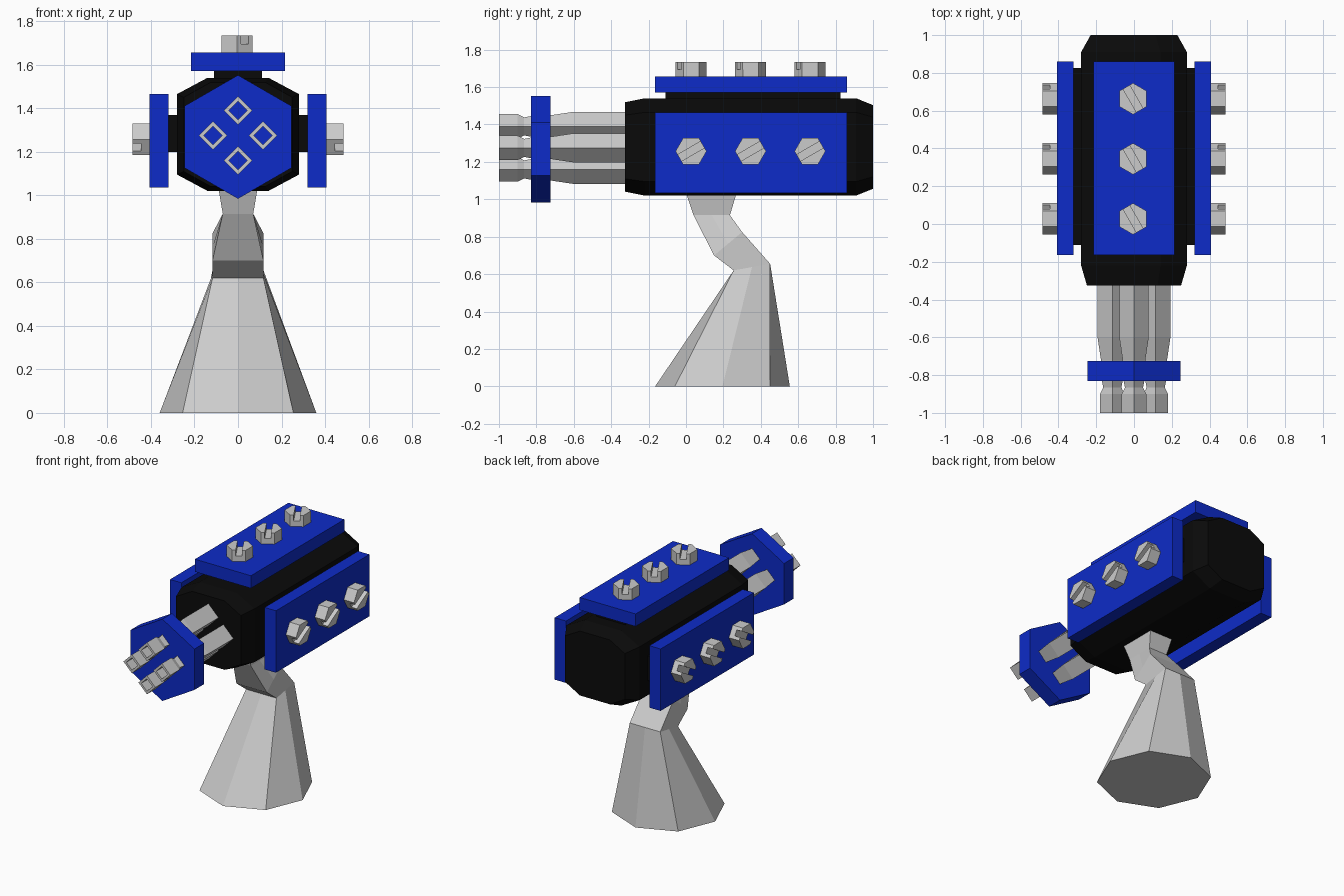
import bpy, bmesh
from math import sin, cos, pi, radians
from mathutils import Matrix

if "Cube" in bpy.data.objects:
    bpy.data.objects.remove(bpy.data.objects["Cube"])


def material(name, rgb):
    m = bpy.data.materials.new(name)
    m.diffuse_color = (*rgb, 1)
    m.use_nodes = True
    m.node_tree.nodes["Principled BSDF"].inputs["Base Color"].default_value = m.diffuse_color
    return m


BLUE = material("blue", (0.004, 0.024, 0.58))
BLACK = material("black", (0.003, 0.003, 0.003))


def add_loft(bm, rings, cap_end=True):
    """Skin a list of equal-length vertex rings and cap the ends."""
    loops = [[bm.verts.new(p) for p in r] for r in rings]
    n = len(loops[0])
    for a, b in zip(loops, loops[1:]):
        for i in range(n):
            bm.faces.new((a[i], a[(i + 1) % n], b[(i + 1) % n], b[i]))
    bm.faces.new(loops[0])
    if cap_end:
        bm.faces.new(loops[-1])


def finish(name, bm, mat=None, matrix=Matrix()):
    bm.transform(matrix)
    bmesh.ops.recalc_face_normals(bm, faces=bm.faces)
    me = bpy.data.meshes.new(name)
    bm.to_mesh(me)
    bm.free()
    ob = bpy.data.objects.new(name, me)
    bpy.context.collection.objects.link(ob)
    if mat:
        me.materials.append(mat)
    return ob


def loft(name, rings, mat=None, matrix=Matrix(), cap_end=True):
    bm = bmesh.new()
    add_loft(bm, rings, cap_end)
    return finish(name, bm, mat, matrix)


def prism(pts, z0, z1):
    return [[(x, y, z) for x, y in pts] for z in (z0, z1)]


def box(name, x0, x1, y0, y1, z0, z1, mat, matrix):
    return loft(name, prism([(x0, y0), (x1, y0), (x1, y1), (x0, y1)], z0, z1), mat, matrix)


def ngon_y(n, r, y, cx, cz):
    """Ring around the y axis with a corner pointing up."""
    return [(cx + r * sin(2 * pi * i / n), y, cz + r * cos(2 * pi * i / n)) for i in range(n)]


# Body: octagonal drum with chamfered ends
octagon = [(0.14, 0.26), (0.28, 0.185), (0.28, -0.185), (0.14, -0.26),
           (-0.14, -0.26), (-0.28, -0.185), (-0.28, 0.185), (-0.14, 0.26)]
loft("body", [[(x * sx, y, 1.28 + z * sz) for x, z in octagon]
              for y, sx, sz in ((-0.325, 0.89, 0.92), (-0.22, 1, 1),
                                (0.91, 1, 1), (1.0, 0.82, 0.86))], BLACK)

# Barrels: four square tubes, hollow at the muzzle down to the blue plate
profile = [(-0.3, 0.078), (-0.6, 0.078), (-0.72, 0.06), (-0.83, 0.055), (-0.865, 0.048),
           (-0.9, 0.065), (-1.0, 0.065), (-1.0, 0.043), (-0.83, 0.043)]
for k in range(4):
    cx, cz = 0.115 * sin(k * pi / 2), 1.275 + 0.115 * cos(k * pi / 2)
    loft(f"barrel_{k + 1}", [ngon_y(4, r, y, cx, cz) for y, r in profile], cap_end=False)

# Barrel clamp: hexagonal plate
loft("barrel_plate", [ngon_y(6, 0.284, y, 0, 1.268) for y in (-0.83, -0.725)], BLUE)


# Bolt: hexagonal head with a slot across two flats
def bolt(name, matrix):
    r, a, s, h, d = 0.083, 0.072, 0.02, 0.08, 0.04
    bm = bmesh.new()
    hexa = [(r * cos(i * pi / 3), r * sin(i * pi / 3)) for i in range(6)]
    add_loft(bm, prism(hexa, -0.01, h - d))
    for q in (1, -1):
        half = [(q * s, -a), (q * r / 2, -a), (q * r, 0), (q * r / 2, a), (q * s, a)]
        add_loft(bm, prism(half, h - d, h))
    finish(name, bm, None, matrix @ Matrix.Rotation(radians(30), 4, 'Z'))


# Armour panels: top one, turned to the right side, mirrored to the left
top = Matrix.Translation((0, 0, 1.25))
right = top @ Matrix.Rotation(pi / 2, 4, 'Y')
left = Matrix.Scale(-1, 4, (1, 0, 0)) @ right
for side, m, cx, half in (("top", top, 0, 0.11), ("right", right, -0.035, 0.085),
                          ("left", left, -0.035, 0.085)):
    box(f"{side}_spacer", cx - half, cx + half, -0.11, 0.825, 0.22, 0.325, BLACK, m)
    box(f"{side}_panel", -0.215, 0.215, -0.165, 0.86, 0.32, 0.407, BLUE, m)
    for k, y in enumerate((0.027, 0.345, 0.663)):
        shift = 0 if side == "top" else -0.007
        bolt(f"{side}_bolt_{k + 1}", m @ Matrix.Translation((shift - 0.005 * (side == "top"), y, 0.405)))

# Stand: octagonal foot lofted into a bent square neck
foot = [(0.36 * sin(i * pi / 4), 0.195 - 0.36 * cos(i * pi / 4), 0) for i in range(8)]
square = [(0, 0), (1, 0), (1, .5), (1, 1), (0, 1), (-1, 1), (-1, .5), (-1, 0)]
neck = [(0.117, 0.255, 0.62, 0.45, 0.655), (0.117, 0.15, 0.70, 0.30, 0.825),
        (0.07, 0.04, 0.915, 0.235, 0.915), (0.093, -0.005, 1.05, 0.275, 1.05)]
loft("stand", [foot] + [[(w * u, y0 + (y1 - y0) * v, z0 + (z1 - z0) * v) for u, v in square]
                        for w, y0, z0, y1, z1 in neck])
